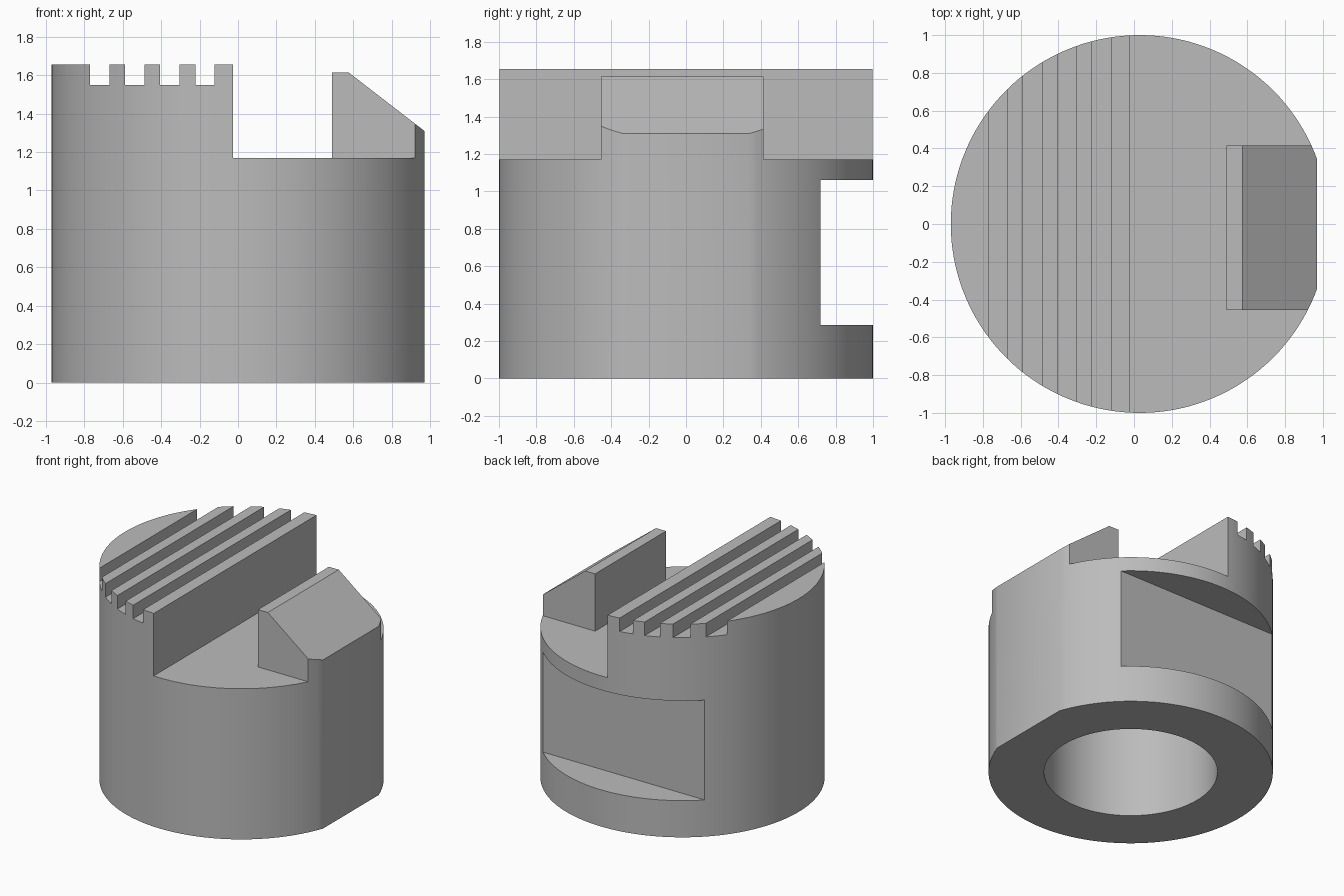
import bpy, bmesh, math

if "Cube" in bpy.data.objects:
    bpy.data.objects.remove(bpy.data.objects["Cube"])

CX, R, FLAT = 0.03, 1.0, 0.97      # cylinder axis, radius, side flat position
FLOOR, TOP = 1.17, 1.655           # ledge height and serrated top height

grey = bpy.data.materials.new("plain grey")
grey.diffuse_color = (0.5, 0.5, 0.5, 1)
grey.use_nodes = True
grey.node_tree.nodes["Principled BSDF"].inputs["Base Color"].default_value = grey.diffuse_color


def prism(name, points, direction):
    """Extrude a closed outline of 3D points along a direction."""
    bm = bmesh.new()
    face = bm.faces.new([bm.verts.new(p) for p in points])
    new = bmesh.ops.extrude_face_region(bm, geom=[face])["geom"]
    bmesh.ops.translate(bm, vec=direction,
                        verts=[v for v in new if isinstance(v, bmesh.types.BMVert)])
    bmesh.ops.recalc_face_normals(bm, faces=bm.faces)
    mesh = bpy.data.meshes.new(name)
    bm.to_mesh(mesh)
    bm.free()
    mesh.materials.append(grey)
    obj = bpy.data.objects.new(name, mesh)
    bpy.context.collection.objects.link(obj)
    return obj


def side_profile(name, xz, y0, y1):
    return prism(name, [(x, y0, z) for x, z in xz], (0, y1 - y0, 0))


def box(name, x0, x1, y0, y1, z0, z1):
    return side_profile(name, [(x0, z0), (x1, z0), (x1, z1), (x0, z1)], y0, y1)


def circle(radius, z, n, start=0.0, span=2 * math.pi, closed=True):
    steps = n if closed else n - 1
    return [(CX + radius * math.cos(start + span * i / steps),
             radius * math.sin(start + span * i / steps), z) for i in range(n)]


def cut(obj, cutter):
    mod = obj.modifiers.new("cut", 'BOOLEAN')
    mod.operation, mod.solver, mod.object = 'DIFFERENCE', 'EXACT', cutter
    bpy.context.view_layer.objects.active = obj
    bpy.ops.object.modifier_apply(modifier=mod.name)
    bpy.data.objects.remove(cutter)


# Round body with one flat on the right side
a = math.acos((FLAT - CX) / R)
body = prism("clamp_body", circle(R, 0, 129, a, 2 * math.pi - 2 * a, False), (0, 0, TOP))

# Ledge on the right, leaving the wedge-shaped lug standing
ledge = box("ledge_cutter", -0.025, 1.3, -1.3, 1.3, FLOOR, 2.0)
slope = (1.31 - 1.615) / (FLAT - 0.575)
lug = side_profile("lug", [(0.49, 1.0), (0.49, 1.615), (0.575, 1.615),
                           (1.4, 1.615 + slope * (1.4 - 0.575)), (1.4, 0.9)], -0.455, 0.415)
cut(ledge, lug)
cut(body, ledge)

# Serration grooves across the top
for i in range(4):
    x = -0.77 + 0.1825 * i
    cut(body, box("groove_cutter", x, x + 0.1, -1.3, 1.3, 1.55, 2.0))

# Slot across the back
cut(body, box("slot_cutter", -1.3, 1.3, 0.72, 1.3, 0.285, 1.06))

# Blind bore from below
cut(body, prism("bore_cutter", circle(0.61, -0.2, 96), (0, 0, 1.2)))

# Smooth round walls, crisp edges
bpy.ops.object.select_all(action='DESELECT')
body.select_set(True)
bpy.context.view_layer.objects.active = body
bpy.ops.object.shade_smooth_by_angle(angle=math.radians(30))
